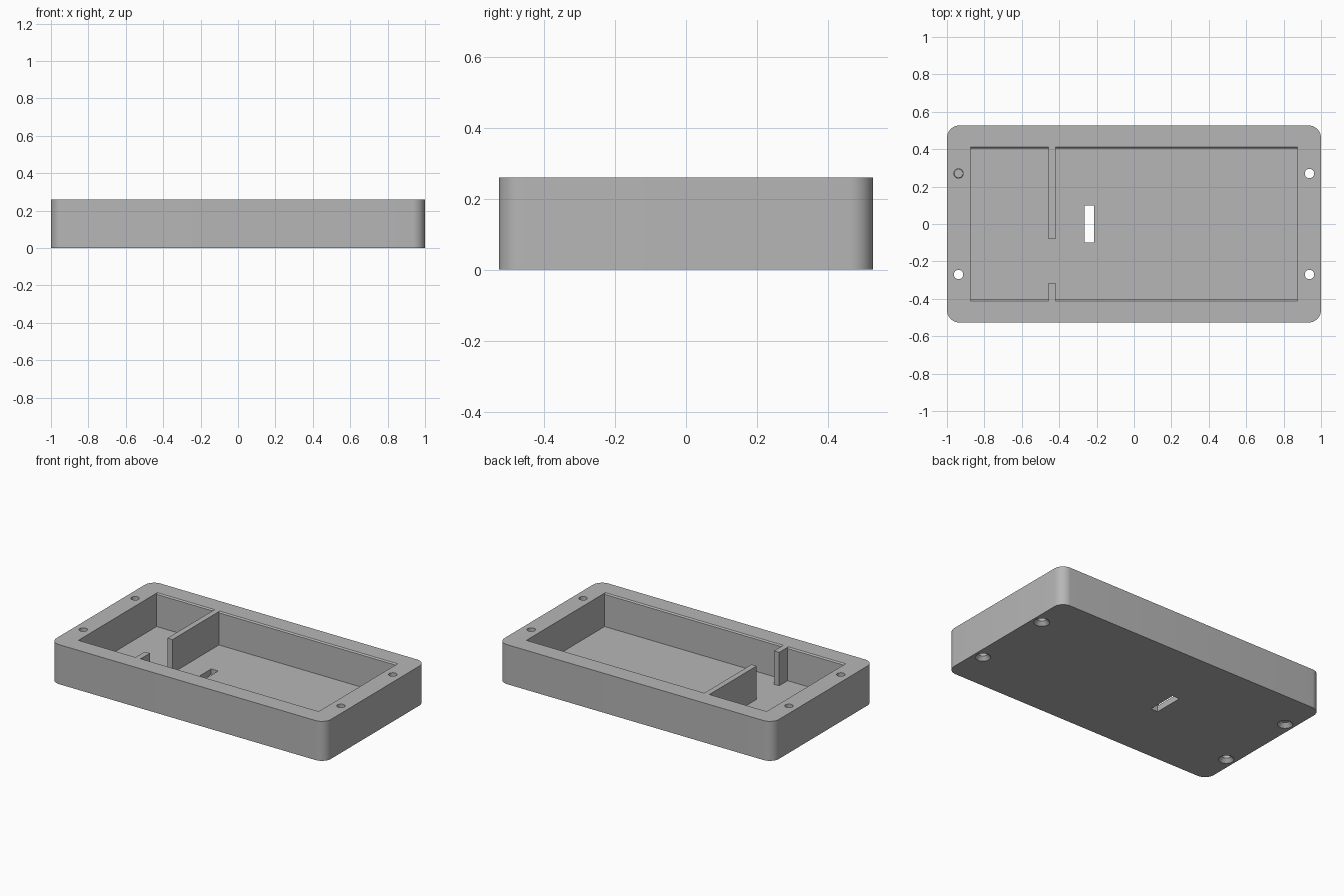
import bpy, bmesh, math
from mathutils import Vector

if "Cube" in bpy.data.objects:
    bpy.data.objects.remove(bpy.data.objects["Cube"], do_unlink=True)

HALF_X, HALF_Y, HEIGHT, FLOOR = 1.0, 0.527, 0.26, 0.04
CORNER = 0.067

grey = bpy.data.materials.new("plain grey")
grey.use_nodes = True
colour = (0.47, 0.47, 0.47, 1)
grey.diffuse_color = colour
grey.node_tree.nodes["Principled BSDF"].inputs["Base Color"].default_value = colour


def prism(name, points, direction):
    """Extrude a closed flat outline along a direction."""
    bm = bmesh.new()
    face = bm.faces.new([bm.verts.new(p) for p in points])
    ext = bmesh.ops.extrude_face_region(bm, geom=[face])["geom"]
    verts = [v for v in ext if isinstance(v, bmesh.types.BMVert)]
    bmesh.ops.translate(bm, verts=verts, vec=Vector(direction))
    bmesh.ops.recalc_face_normals(bm, faces=bm.faces)
    mesh = bpy.data.meshes.new(name)
    bm.to_mesh(mesh)
    bm.free()
    obj = bpy.data.objects.new(name, mesh)
    mesh.materials.append(grey)
    bpy.context.collection.objects.link(obj)
    return obj


def block(name, x0, x1, y0, y1, z0, z1):
    outline = [(x0, y0, z0), (x1, y0, z0), (x1, y1, z0), (x0, y1, z0)]
    return prism(name, outline, (0, 0, z1 - z0))


def cone(name, x, y, z0, z1, r0, r1):
    bpy.ops.mesh.primitive_cone_add(vertices=32, radius1=r0, radius2=r1,
                                    depth=z1 - z0, location=(x, y, (z0 + z1) / 2))
    obj = bpy.context.object
    obj.name = name
    obj.data.materials.append(grey)
    return obj


def combine(target, tool, operation):
    """Boolean the tool into the target, then discard the tool."""
    mod = target.modifiers.new(operation.lower(), "BOOLEAN")
    mod.operation = operation
    mod.solver = "EXACT"
    mod.object = tool
    bpy.ops.object.select_all(action="DESELECT")
    bpy.context.view_layer.objects.active = target
    target.select_set(True)
    bpy.ops.object.modifier_apply(modifier=mod.name)
    bpy.data.objects.remove(tool, do_unlink=True)


# Outer shell with rounded vertical corners
outline = []
for quarter, (sx, sy) in enumerate([(1, 1), (-1, 1), (-1, -1), (1, -1)]):
    for step in range(11):
        a = math.radians(90 * quarter + 9 * step)
        outline.append((sx * (HALF_X - CORNER) + CORNER * math.cos(a),
                        sy * (HALF_Y - CORNER) + CORNER * math.sin(a), 0))
tray = prism("enclosure_tray", outline, (0, 0, HEIGHT))

# Cavity, with a fine chamfer along the two long rims
side = [(0.403, FLOOR), (0.403, 0.252), (0.411, HEIGHT), (0.411, 0.3)]
section = side + [(-y, z) for y, z in reversed(side)]
cavity = prism("cavity_cutter", [(-0.875, y, z) for y, z in section], (1.75, 0, 0))
combine(tray, cavity, "DIFFERENCE")

# Long divider from the back wall and short stub from the front wall
for y0, y1 in [(-0.08, 0.45), (-0.45, -0.315)]:
    combine(tray, block("divider", -0.458, -0.421, y0, y1, 0.02, HEIGHT), "UNION")

# Slot through the floor
combine(tray, block("slot_cutter", -0.265, -0.214, -0.098, 0.1, -0.1, 0.1), "DIFFERENCE")

# Screw holes, countersunk from below
for x in (-0.938, 0.938):
    for y in (-0.27, 0.27):
        combine(tray, cone("hole_cutter", x, y, -0.1, 0.4, 0.025, 0.025), "DIFFERENCE")
        combine(tray, cone("countersink_cutter", x, y, -0.02, 0.025, 0.065, 0.023), "DIFFERENCE")

# Smooth the rounded walls, keep hard edges crisp
bpy.ops.object.select_all(action="DESELECT")
bpy.context.view_layer.objects.active = tray
tray.select_set(True)
bpy.ops.object.shade_smooth_by_angle(angle=math.radians(30))
